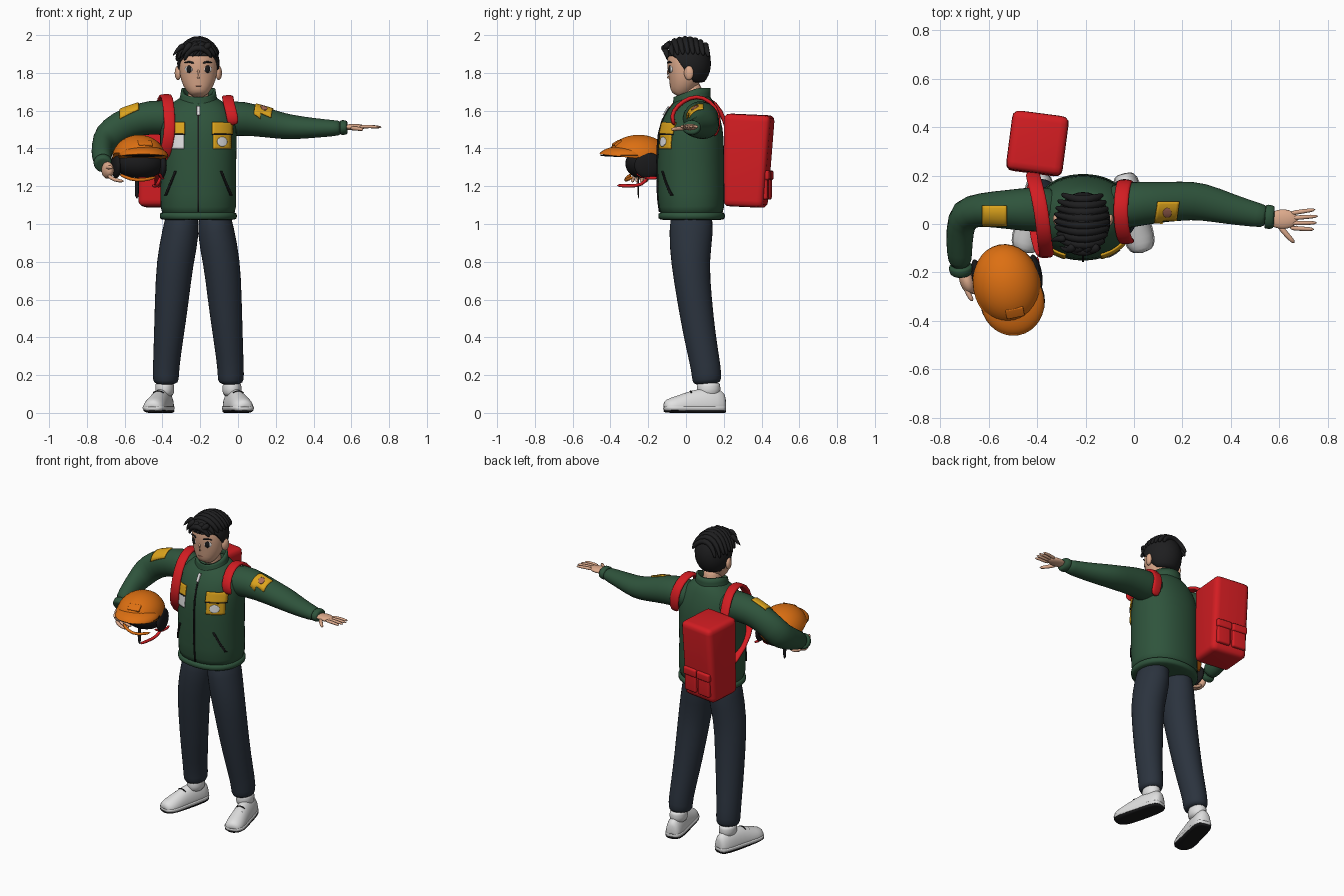
import bpy, bmesh, math
from mathutils import Vector, Matrix
from mathutils.bvhtree import BVHTree

if "Cube" in bpy.data.objects:
    bpy.data.objects.remove(bpy.data.objects["Cube"])

CX = -0.21  # the body's own centre line


def material(name, *rgb):
    m = bpy.data.materials.new(name)
    m.use_nodes = True
    m.diffuse_color = (*rgb, 1)
    bsdf = m.node_tree.nodes["Principled BSDF"]
    bsdf.inputs["Base Color"].default_value = (*rgb, 1)
    bsdf.inputs["Roughness"].default_value = 0.8
    return m


green = material("jacket green", 0.028, 0.088, 0.045)
navy = material("trouser navy", 0.024, 0.033, 0.048)
skin = material("skin", 0.72, 0.4, 0.26)
hair = material("hair black", 0.013, 0.013, 0.014)
red = material("pack red", 0.65, 0.012, 0.016)
orange = material("helmet orange", 0.72, 0.16, 0.006)
yellow = material("badge yellow", 0.72, 0.37, 0.012)
white = material("shoe white", 0.75, 0.75, 0.75)
black = material("rubber black", 0.01, 0.01, 0.011)
lip = material("lip brown", 0.4, 0.15, 0.1)


def finish(name, bm, mat, subdiv=0, smooth=True):
    bmesh.ops.recalc_face_normals(bm, faces=bm.faces)
    mesh = bpy.data.meshes.new(name)
    bm.to_mesh(mesh)
    bm.free()
    mesh.materials.append(mat)
    for p in mesh.polygons:
        p.use_smooth = smooth
    ob = bpy.data.objects.new(name, mesh)
    bpy.context.scene.collection.objects.link(ob)
    if subdiv:
        mod = ob.modifiers.new("smooth", "SUBSURF")
        mod.levels = mod.render_levels = subdiv
    return ob


def tube(name, stations, mat, ref="Z", sides=16, power=2.0, caps=True, clip=None, subdiv=1):
    """Loft elliptical rings; each station is x, y, z, side radius, radius along ref."""
    bm = bmesh.new()
    up = Vector([float(a == ref) for a in "XYZ"])
    pts = [Vector(s[:3]) for s in stations]
    rings = []
    for i, s in enumerate(stations):
        t = (pts[min(i + 1, len(pts) - 1)] - pts[max(i - 1, 0)]).normalized()
        b = (up - t * up.dot(t)).normalized()
        a = t.cross(b)
        ring = []
        for k in range(sides):
            ang = math.tau * k / sides
            c, d = [math.copysign(abs(f) ** (2 / power), f) for f in (math.cos(ang), math.sin(ang))]
            p = pts[i] + a * c * s[3] + b * d * s[4]
            if clip:
                p.z = min(max(p.z, clip[0]), clip[1])
            ring.append(bm.verts.new(p))
        rings.append(ring)
    for r, q in zip(rings, rings[1:]):
        for k in range(sides):
            n = (k + 1) % sides
            bm.faces.new((r[k], r[n], q[n], q[k]))
    if caps:
        bm.faces.new(rings[0])
        bm.faces.new(rings[-1])
    return finish(name, bm, mat, subdiv)


def cord(name, points, radius, mat, tip=1.0):
    n = len(points) - 1
    return tube(name, [(*p, radius * (1 + (tip - 1) * i / n), radius * (1 + (tip - 1) * i / n))
                       for i, p in enumerate(points)], mat, ref="Z", sides=8)


def ball(name, centre, radii, mat, turn=0.0, floor=None):
    bm = bmesh.new()
    bmesh.ops.create_uvsphere(bm, u_segments=32, v_segments=20, radius=1)
    m = Matrix.Translation(centre) @ Matrix.Rotation(turn, 4, "Z") @ Matrix.Diagonal((*radii, 1))
    bm.transform(m)
    if floor:
        for v in bm.verts:
            v.co.z = max(v.co.z, floor(v.co))
    return finish(name, bm, mat)


def box(name, centre, size, mat, turn=0.0, lean=0.0, taper=1.0, bevel=0.02):
    bm = bmesh.new()
    bmesh.ops.create_cube(bm, size=1)
    for v in bm.verts:
        if v.co.z < 0:
            v.co.y *= taper
    rot = Matrix.Rotation(turn, 4, "Z") @ Matrix.Rotation(lean, 4, "X")
    bm.transform(Matrix.Translation(centre) @ rot @ Matrix.Diagonal((*size, 1)))
    bmesh.ops.bevel(bm, geom=bm.edges[:], offset=bevel, segments=3, profile=0.6, affect="EDGES")
    return finish(name, bm, mat)


def patch(name, target, u0, v0, w, h, mat, axis="Y", shear=0.0, disc=False, lift=0.003):
    """Thin plate dropped onto a surface from the front (Y) or from above (Z)."""
    bpy.context.view_layer.update()
    tree = BVHTree.FromObject(target, bpy.context.evaluated_depsgraph_get())
    bm = bmesh.new()
    bmesh.ops.create_grid(bm, x_segments=8, y_segments=8, size=1)
    missed = []
    for vert in bm.verts:
        u, v = vert.co.x, vert.co.y
        if disc:
            u, v = u * math.sqrt(1 - v * v / 2), v * math.sqrt(1 - u * u / 2)
        a, b = u0 + (u * w + shear * v * h) / 2, v0 + v * h / 2
        start, ray = ((a, -1, b), (0, 1, 0)) if axis == "Y" else ((a, b, 3), (0, 0, -1))
        hit, normal = tree.ray_cast(Vector(start), Vector(ray))[:2]
        if hit:
            vert.co = hit + normal * lift
        else:
            missed.append(vert)
    bmesh.ops.delete(bm, geom=missed, context="VERTS")
    ob = finish(name, bm, mat)
    mod = ob.modifiers.new("thickness", "SOLIDIFY")
    mod.thickness, mod.offset = 0.008, 0
    return ob


# Jacket body, hem and collar
torso = tube("jacket_body", [(CX, y, z, rx, ry) for y, z, rx, ry in (
    (.03, 1.03, .19, .16), (.03, 1.07, .205, .178), (.025, 1.25, .2, .178), (.025, 1.42, .205, .178),
    (.03, 1.52, .205, .168), (.04, 1.6, .185, .135), (.04, 1.65, .13, .105), (.035, 1.68, .08, .08))],
    green, ref="Y", sides=24, power=2.2)
tube("jacket_hem", [(CX, .03, z, r, r - .028) for z, r in ((1.02, .19), (1.025, .207), (1.06, .207), (1.065, .19))],
     green, ref="Y", sides=24, power=2.2)
collar = tube("collar", [(CX, .032, z, rx, ry) for z, rx, ry in ((1.62, .115, .105), (1.66, .1, .1), (1.72, .092, .098))],
              green, ref="Y", sides=24, caps=False)
for v in collar.data.vertices:
    if v.co.z > 1.7:
        v.co.z -= .05 * max(0, (.06 - v.co.y) / .13)
collar.modifiers.new("thickness", "SOLIDIFY").thickness = .014

# Sleeves and cuffs
left_sleeve = tube("left_sleeve", [(-.12, .06, 1.54, .09, .08), (-.03, .08, 1.565, .1, .1), (.1, .09, 1.548, .085, .085),
    (.2, .095, 1.525, .083, .074), (.28, .095, 1.512, .08, .067), (.4, .06, 1.508, .064, .054),
    (.52, .035, 1.507, .05, .042), (.55, .03, 1.51, .046, .038)], green)
tube("left_cuff", [(.54, .032, 1.51, .046, .036), (.545, .032, 1.51, .052, .041), (.575, .026, 1.512, .05, .039),
    (.58, .026, 1.512, .04, .03)], green)
right_sleeve = tube("right_sleeve", [(-.3, .06, 1.54, .09, .08), (-.4, .06, 1.57, .098, .1), (-.52, .06, 1.558, .082, .086),
    (-.63, .06, 1.515, .072, .086), (-.7, .045, 1.45, .075, .088), (-.72, -.02, 1.405, .06, .075),
    (-.722, -.12, 1.355, .053, .058), (-.715, -.18, 1.325, .047, .048)], green)
tube("right_cuff", [(-.717, -.17, 1.33, .046, .046), (-.717, -.175, 1.328, .051, .051),
    (-.712, -.2, 1.315, .049, .049), (-.712, -.205, 1.312, .04, .04)], green)

# Chest pockets, zip, slash pockets and sleeve badges
for u, w in ((-.087, .105), (-.318, .075)):
    patch("chest_pocket", torso, u, 1.44, w * .88, .085, yellow if u > CX else white)
    patch("chest_flap", torso, u, 1.505, w, .06, yellow, lift=.007)
    patch("flap_seam", torso, u, 1.473, w, .006, black, lift=.007)
patch("pocket_disc", torso, -.088, 1.435, .05, .05, white, disc=True, lift=.007)
patch("zip", torso, CX, 1.34, .008, .55, black)
patch("zip_pull", torso, CX, 1.595, .016, .045, white, lift=.008)
for s in (-1, 1):
    patch("slash_pocket", torso, CX + s * .145, 1.215, .01, .13, black, shear=-s * .4)
patch("right_badge", right_sleeve, -.575, .035, .1, .08, yellow, axis="Z")
patch("left_badge", left_sleeve, .135, .05, .09, .085, yellow, axis="Z", shear=.15)
patch("left_badge_mark", left_sleeve, .135, .05, .035, .035, lip, axis="Z", disc=True, lift=.006)

# Legs and shoes, one set per side
for s, side in ((1, "left"), (-1, "right")):
    tube(side + "_trouser_leg", [(CX + s * d, y, z, rx, ry) for d, y, z, rx, ry in (
        (.085, .03, 1.1, .08, .11), (.09, .028, .96, .102, .122), (.125, .02, .8, .1, .103),
        (.14, .045, .6, .092, .094), (.157, .073, .4, .08, .086), (.172, .108, .23, .07, .08),
        (.172, .11, .17, .072, .08), (.172, .112, .15, .055, .065))], navy, ref="Y")
    profile = ((.21, .025, .05), (.195, .05, .09), (.12, .056, .1), (.04, .056, .09),
               (-.03, .06, .063), (-.085, .06, .045), (-.12, .035, .028))

    def shoe_part(name, mat, grow, lift, clip):
        tube(side + name, [(CX + s * (.17 + (.2 - y) * .24), y, .03, w * grow, h + lift)
                           for y, w, h in profile], mat, clip=clip)
    shoe_part("_shoe_upper", white, 1.0, .005, (.025, .2))
    shoe_part("_shoe_sole", white, 1.09, .0, (.01, .036))
    shoe_part("_shoe_tread", black, 1.06, .0, (0, .014))
    tube(side + "_shoe_collar", [(CX + s * .178, .12, z, r, r + .012) for z, r in
                                 ((.08, .05), (.13, .052), (.155, .05), (.16, .04))], white, ref="Y")
    for y, z in ((.025, .12), (-.005, .106), (-.035, .092)):
        x = .17 + (.2 - y) * .24
        cord(side + "_lace", [(CX + s * (x + e * .032), y + .004 * e, z - .016 * e * e) for e in (-1, 0, 1)], .005, black)

# Head, neck and face
tube("neck", [(CX, .03, 1.6, .06, .06), (CX, .03, 1.68, .055, .058), (CX, .02, 1.76, .055, .06)], skin, ref="Y")
tube("head", [(CX, y, z, rx, ry) for y, z, rx, ry in (
    (-.05, 1.68, .025, .022), (-.045, 1.69, .05, .045), (-.02, 1.735, .085, .075), (-.003, 1.79, .1, .096),
    (0, 1.86, .105, .103), (.005, 1.92, .095, .1), (.005, 1.97, .05, .06))], skin, ref="Y", sides=20)
cord("nose", [(CX, -.09, 1.82), (CX, -.103, 1.785), (CX, -.09, 1.77)], .013, skin, tip=.9)
cord("mouth", [(CX + e * .022, -.084 + .004 * e * e, 1.732) for e in (-1, 0, 1)], .004, lip)
for s in (-1, 1):
    ball("ear", (CX + s * .108, .015, 1.8), (.016, .026, .038), skin, turn=-s * .3)
    ball("eye_white", (CX + s * .05, -.081, 1.82), (.022, .007, .019), white, turn=s * .45)
    ball("iris", (CX + s * .049, -.085, 1.82), (.015, .007, .02), black, turn=s * .45)
    cord("eyebrow", [(CX + s * d, y, z) for d, y, z in ((.022, -.098, 1.85), (.05, -.092, 1.862), (.078, -.073, 1.852))], .007, hair, tip=.5)

# Hair cap with swept locks
ball("hair_cap", (CX, .01, 1.85), (.112, .122, .14), hair,
     floor=lambda p: 1.89 - .14 * min(1, max(0, (p.y + .06) / .1)))
for i in range(9):
    y = -.105 + i * .027
    k = math.sqrt(1 - ((y - .01) / .15) ** 2)
    lock = [(CX + .118 * k * math.sin(a), y - .012 * math.cos(2 * a), 1.85 + .137 * k * math.cos(a), .022 - abs(a) * .009, .022 - abs(a) * .009)
            for a in (1.25, .7, .1, -.5, -1.1, -1.4 - .1 * (i % 2))]
    tube("hair_lock", lock, hair, ref="Y", sides=8)
for i in range(4):
    x = CX + .045 - i * .033
    cord("fringe_lock", [(x + .02, -.085, 1.955), (x - .01, -.118, 1.935), (x - .045, -.108 + i * .006, 1.885 - i * .004)], .026, hair, tip=.15)
cord("side_lock", [(CX - .07, -.06, 1.95), (CX - .11, -.06, 1.925), (CX - .135, -.07, 1.89)], .022, hair, tip=.15)

# Open left hand
ball("left_palm", (.615, .02, 1.513), (.062, .04, .017), skin)
for i in range(4):
    y = .048 - i * .022
    cord("left_finger", [(.64, y * .9, 1.515), (.7, y * 1.1, 1.517), (.768 - .012 * abs(i - 1.3), y * 1.25, 1.512)], .0115, skin, tip=.7)
cord("left_thumb", [(.595, 0, 1.508), (.63, -.045, 1.505), (.665, -.08, 1.5)], .014, skin, tip=.7)

# Right hand holding the helmet from below
ball("right_palm", (-.69, -.235, 1.285), (.03, .055, .045), skin, turn=.3)
for i in range(4):
    y = -.2 - i * .024
    cord("right_finger", [(-.69, y, 1.26), (-.66, y - .01, 1.232), (-.6, y - .012, 1.226)], .0125, skin, tip=.75)
cord("right_thumb", [(-.7, -.24, 1.3), (-.685, -.29, 1.3), (-.665, -.32, 1.3)], .014, skin, tip=.7)

# Helmet with peak, lining, vent and chin straps
TURN = .2
ball("helmet_shell", (-.525, -.25, 1.35), (.14, .168, .122), orange, TURN,
     floor=lambda p: 1.375 - .09 * min(1, max(0, (p.y + .3) / .2)))
ball("helmet_peak", (-.502, -.32, 1.36), (.132, .142, .055), orange, TURN,
     floor=lambda p: 1.365 - .12 * (p.y + .42))
ball("helmet_rim", (-.502, -.317, 1.363), (.134, .138, .008), black, TURN)
ball("helmet_lining", (-.522, -.215, 1.32), (.13, .105, .085), black, TURN, floor=lambda p: 1.245)
box("helmet_vent", (-.492, -.365, 1.427), (.075, .045, .018), orange, TURN, .55, bevel=.006)
for x, y in ((-.405, -.2), (-.645, -.22)):
    ball("ear_guard", (x, y, 1.31), (.024, .075, .068), black, TURN)
cord("helmet_lower_edge", [(-.63, -.29, 1.265), (-.57, -.32, 1.235), (-.5, -.32, 1.23), (-.43, -.28, 1.25)], .01, orange)
tube("black_strap", [(-.535, -.25, 1.26, .012, .005), (-.536, -.255, 1.2, .012, .005), (-.535, -.25, 1.13, .012, .005)], black, ref="Y", sides=8)
cord("red_strap", [(-.41, -.2, 1.25), (-.425, -.23, 1.205), (-.44, -.3, 1.2), (-.45, -.37, 1.205)], .01, red)
cord("red_trim", [(-.4, -.13, 1.25), (-.395, -.2, 1.235), (-.42, -.27, 1.27)], .009, red)

# Backpack with pouches
PACK = -.13
box("backpack", (-.4, .325, 1.335), (.235, .25, .49), red, PACK, -.045, taper=.86, bevel=.035)
for x in (-.44, -.335):
    y = .425 - (x + .4) * .13
    box("pack_pouch", (x, y, 1.2), (.09, .04, .14), red, PACK, bevel=.012)
    box("pouch_flap", (x, y + .004, 1.258), (.1, .05, .05), red, PACK, bevel=.012)

# Shoulder straps
def strap(name, points):
    tube(name, [(*p, .012, .031) for p in points], red, ref="X", sides=12, power=3)


strap("right_strap", [(-.42, .215, 1.5), (-.415, .19, 1.6), (-.395, .12, 1.67), (-.38, .03, 1.685), (-.37, -.06, 1.65),
                      (-.362, -.118, 1.56), (-.362, -.135, 1.47), (-.385, -.115, 1.38), (-.41, 0, 1.27), (-.42, .2, 1.19)])
strap("left_strap", [(-.03, .15, 1.46), (-.035, .18, 1.53), (-.045, .165, 1.62), (-.055, .09, 1.675), (-.055, .02, 1.672),
                     (-.045, -.05, 1.625), (-.03, -.08, 1.57), (-.025, -.06, 1.52)])
